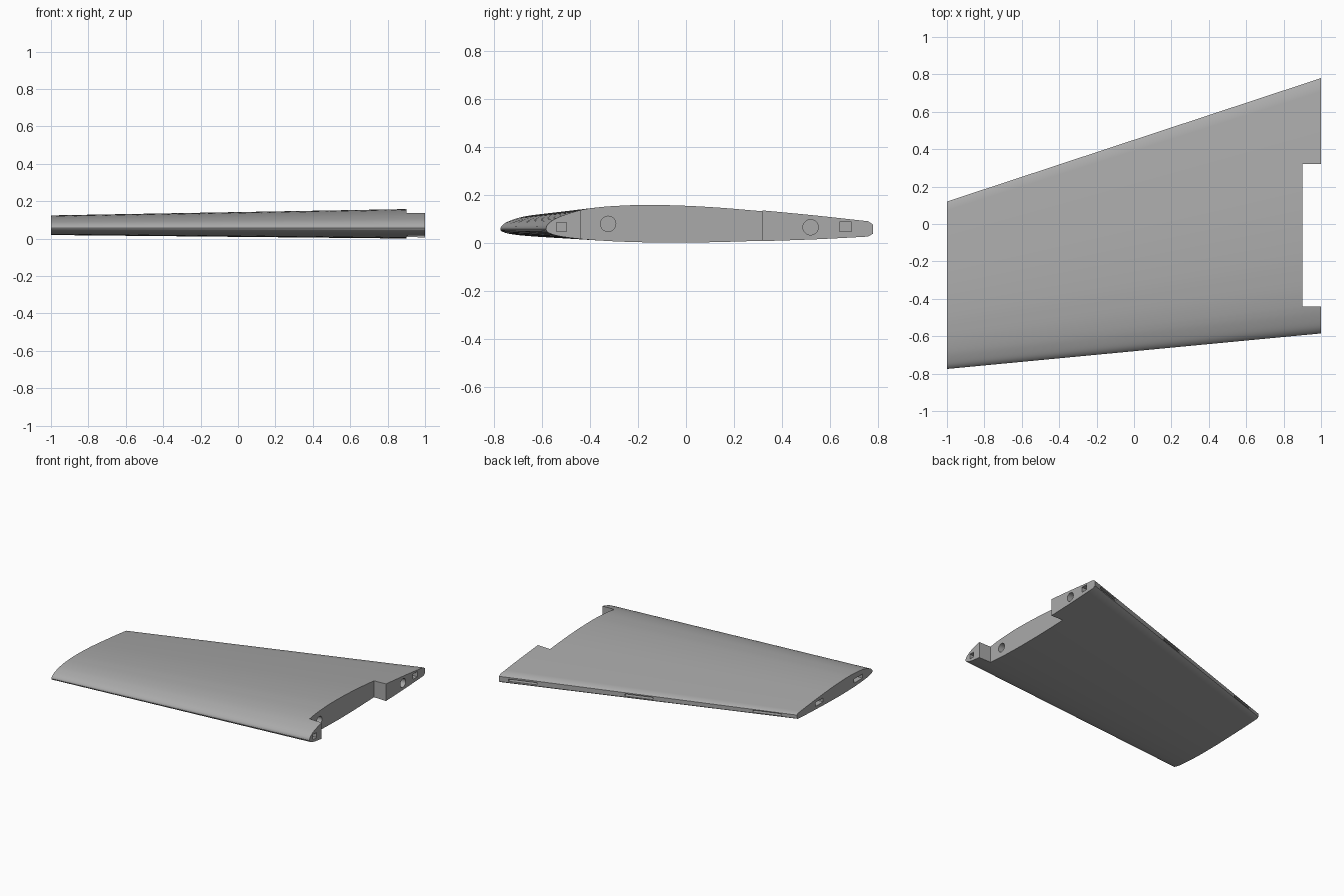
import bpy, bmesh, math
from mathutils import Matrix, Vector

if "Cube" in bpy.data.objects:
    bpy.data.objects.remove(bpy.data.objects["Cube"])

grey = bpy.data.materials.new("plain grey")
grey.diffuse_color = (0.4, 0.4, 0.4, 1)
grey.use_nodes = True
grey.node_tree.nodes["Principled BSDF"].inputs["Base Color"].default_value = grey.diffuse_color

# Root section (y, z): upper and lower curves from nose to tail
UPPER = [(-.585, .057), (-.578, .075), (-.55, .098), (-.5, .119), (-.44, .136), (-.35, .15),
         (-.25, .157), (-.15, .16), (0, .157), (.15, .149), (.32, .135), (.55, .113), (.76, .09)]
LOWER = [(-.585, .057), (-.575, .043), (-.53, .028), (-.44, .016), (-.3, .006), (-.15, .001),
         (0, .0), (.15, .002), (.32, .007), (.55, .015), (.76, .026)]
TAIL = [(.78, .077), (.78, .038)]


def smooth(pts, n=4):
    """Catmull-Rom curve through the points."""
    p = [Vector(q) for q in pts]
    p = [2 * p[0] - p[1]] + p + [2 * p[-1] - p[-2]]
    out = []
    for i in range(1, len(p) - 2):
        a, b, c, d = p[i - 1:i + 3]
        for k in range(n):
            t = k / n
            out.append(.5 * (2 * b + (c - a) * t + (2 * a - 5 * b + 4 * c - d) * t * t
                             + (3 * b - a - 3 * c + d) * t ** 3))
    return out + [p[-2]]


def make(name, bm):
    bmesh.ops.recalc_face_normals(bm, faces=bm.faces)
    me = bpy.data.meshes.new(name)
    bm.to_mesh(me)
    bm.free()
    me.materials.append(grey)
    ob = bpy.data.objects.new(name, me)
    bpy.context.collection.objects.link(ob)
    return ob


def box(name, lo, hi):
    bm = bmesh.new()
    lo, hi = Vector(lo), Vector(hi)
    bmesh.ops.create_cube(bm, size=1, matrix=Matrix.Translation((lo + hi) / 2)
                          @ Matrix.Diagonal((*(hi - lo), 1)))
    return make(name, bm)


def bore(name, x, y, z, r, depth):
    bm = bmesh.new()
    bmesh.ops.create_cone(bm, cap_ends=True, segments=32, radius1=r, radius2=r, depth=depth * 2,
                          matrix=Matrix.Translation((x, y, z)) @ Matrix.Rotation(math.pi / 2, 4, 'Y'))
    return make(name, bm)


# Tapered wing lofted from root to tip
section = smooth(UPPER) + [Vector(p) for p in TAIL] + smooth(LOWER)[:0:-1]
k = .895 / 1.365
bm = bmesh.new()
root = [bm.verts.new((1, p.x, p.y)) for p in section]
tip = [bm.verts.new((-1, -.775 + (p.x + .585) * k, .057 + (p.y - .057) * k)) for p in section]
for i in range(len(section)):
    j = (i + 1) % len(section)
    bm.faces.new((root[i], root[j], tip[j], tip[i]))
bm.faces.new(root)
bm.faces.new(tip[::-1])
wing = make("wing", bm)

# Root notch, dowel bores, square sockets and tip slots
cutters = [
    box("notch_cutter", (.9, -.44, -.2), (1.2, .32, .4)),
    bore("front_bore_cutter", .9, -.325, .079, .032, .12),
    bore("rear_bore_cutter", 1, .52, .065, .032, .12),
    box("front_socket_cutter", (.92, -.54, .047), (1.1, -.499, .085)),
    box("rear_socket_cutter", (.92, .641, .047), (1.1, .69, .086)),
    box("front_tip_slot_cutter", (-1.1, -.655, .05), (-.92, -.555, .08)),
    box("rear_tip_slot_cutter", (-1.1, -.19, .05), (-.92, -.10, .08)),
]
# Hinge slots along the swept trailing edge
for x in (.84, .06, -.80):
    slot = box("hinge_slot_cutter", (-.1, -.06, -.008), (.1, .06, .008))
    y = .12 + (x + 1) * .33
    slot.data.transform(Matrix.Translation((x, y, .057)) @ Matrix.Rotation(math.atan(.33), 4, 'Z'))
    cutters.append(slot)

bpy.context.view_layer.objects.active = wing
wing.select_set(True)
for c in cutters:
    c.hide_render = True
    m = wing.modifiers.new("cut", 'BOOLEAN')
    m.operation, m.solver, m.object = 'DIFFERENCE', 'EXACT', c
    bpy.ops.object.modifier_apply(modifier=m.name)
    bpy.data.objects.remove(c)

bpy.ops.object.shade_smooth_by_angle(angle=math.radians(30))
